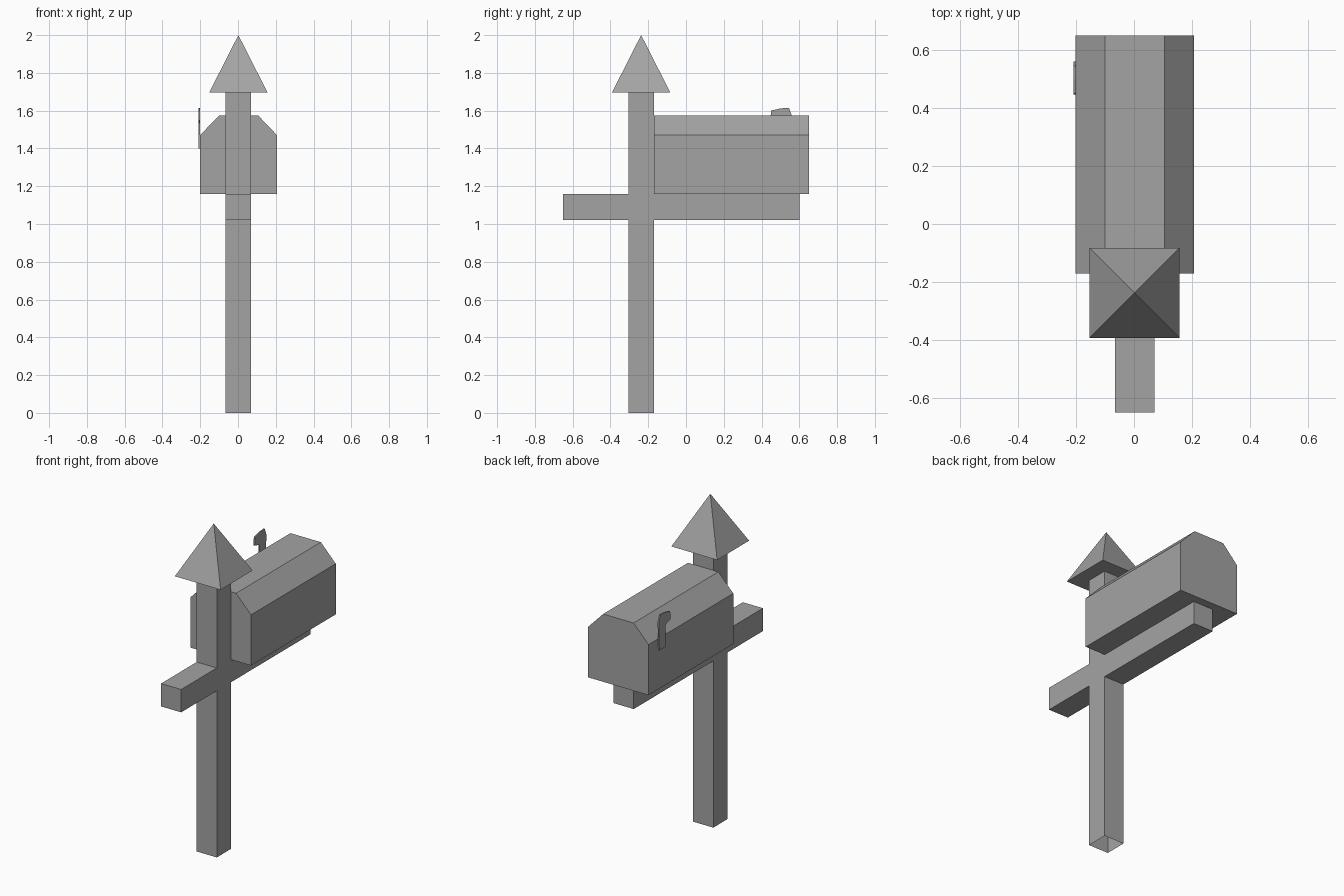
import bpy, bmesh
from mathutils import Vector

cube = bpy.data.objects.get("Cube")
if cube:
    bpy.data.objects.remove(cube, do_unlink=True)

grey = bpy.data.materials.new("plain grey")
grey.use_nodes = True
grey.diffuse_color = (0.37, 0.37, 0.37, 1)
bsdf = next(n for n in grey.node_tree.nodes if n.type == 'BSDF_PRINCIPLED')
bsdf.inputs["Base Color"].default_value = grey.diffuse_color
bsdf.inputs["Roughness"].default_value = 0.8


def finish(name, bm):
    bmesh.ops.recalc_face_normals(bm, faces=bm.faces)
    mesh = bpy.data.meshes.new(name)
    bm.to_mesh(mesh)
    bm.free()
    mesh.materials.append(grey)
    obj = bpy.data.objects.new(name, mesh)
    bpy.context.collection.objects.link(obj)
    return obj


def prism(name, profile, axis, start, end, open_bottom=False):
    """Extrude a profile along x (points are y, z) or y (points are x, z)."""
    bm = bmesh.new()
    if axis == 'x':
        pts, step = [(start, a, z) for a, z in profile], (end - start, 0, 0)
    else:
        pts, step = [(a, start, z) for a, z in profile], (0, end - start, 0)
    face = bm.faces.new([bm.verts.new(p) for p in pts])
    new = bmesh.ops.extrude_face_region(bm, geom=[face], use_keep_orig=True)["geom"]
    bmesh.ops.translate(bm, vec=Vector(step),
                        verts=[v for v in new if isinstance(v, bmesh.types.BMVert)])
    bmesh.ops.recalc_face_normals(bm, faces=bm.faces)
    if open_bottom:
        base = [f for f in bm.faces if all(v.co.z < 0.001 for v in f.verts)]
        bmesh.ops.delete(bm, geom=base, context='FACES_ONLY')
    return finish(name, bm)


# Post and crossbar, one cross-shaped frame, hollow at the foot
front, back = -0.305, -0.17
low, high, top = 1.02, 1.16, 1.695
frame = [(front, 0), (back, 0), (back, low), (0.6, low), (0.6, high), (back, high),
         (back, top), (front, top), (front, high), (-0.65, high), (-0.65, low), (front, low)]
prism("post_and_crossbar", frame, 'x', -0.066, 0.07, open_bottom=True)

# Mailbox with chamfered roof
half = [(0.204, high), (0.204, 1.47), (0.103, 1.575)]
box = half + [(-x, z) for x, z in reversed(half)]
prism("mailbox", [(x + 0.003, z) for x, z in box], 'y', back, 0.65)

# Signal flag on the side of the box
flag = [(0.495, 1.4), (0.555, 1.4), (0.56, 1.575), (0.545, 1.615), (0.5, 1.612),
        (0.45, 1.6), (0.447, 1.55), (0.495, 1.535)]
prism("flag", flag, 'x', -0.208, -0.2)

# Pyramid cap
bm = bmesh.new()
bmesh.ops.create_cone(bm, cap_ends=True, segments=4, radius1=0.155 * 2 ** 0.5,
                      radius2=0, depth=2 - top)
# Turn the square base parallel to the post when its corners lie on the axes
if min(abs(c) for v in bm.verts if v.co.z < 0 for c in v.co.xy) < 0.01:
    from math import radians
    from mathutils import Matrix
    bmesh.ops.rotate(bm, verts=bm.verts, matrix=Matrix.Rotation(radians(45), 3, 'Z'))
bmesh.ops.translate(bm, verts=bm.verts, vec=(0.002, -0.2375, (2 + top) / 2))
finish("post_cap", bm)
